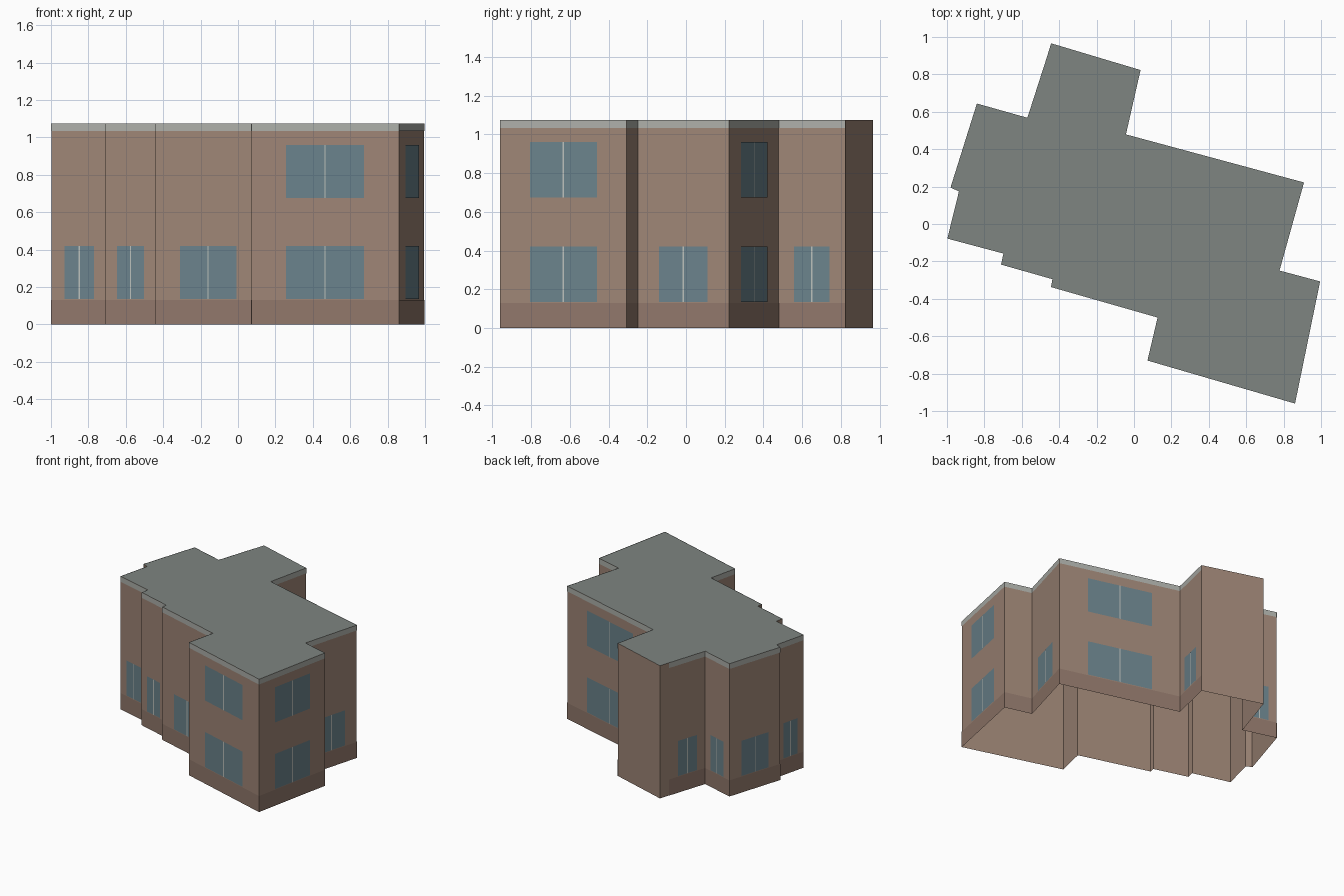
import bpy
from mathutils import Vector

if "Cube" in bpy.data.objects:
    bpy.data.objects.remove(bpy.data.objects["Cube"])

HEIGHT, PLINTH_TOP, FASCIA_BASE = 1.075, 0.13, 1.033

# Footprint, counter-clockwise from the rear party wall
PLAN = [Vector((x, y, 0)) for x, y in [
    (0.035, 0.823), (-0.443, 0.966), (-0.468, 0.885), (-0.57, 0.568), (-0.84, 0.644),
    (-0.981, 0.195), (-0.936, 0.174), (-0.998, -0.078), (-0.698, -0.158),
    (-0.711, -0.217), (-0.436, -0.295), (-0.444, -0.337), (0.126, -0.5),
    (0.072, -0.73), (0.861, -0.96), (0.995, -0.307), (0.778, -0.249),
    (0.909, 0.222), (-0.043, 0.479)]]
BARE = {0, 1}  # party walls with no bands or windows


def material(name, rgb):
    m = bpy.data.materials.new(name)
    m.diffuse_color = (*rgb, 1)
    m.use_nodes = True
    m.node_tree.nodes["Principled BSDF"].inputs["Base Color"].default_value = m.diffuse_color
    return m


def add_mesh(name, verts, faces, mat):
    me = bpy.data.meshes.new(name)
    me.from_pydata(verts, [], faces)
    me.materials.append(mat)
    ob = bpy.data.objects.new(name, me)
    bpy.context.collection.objects.link(ob)
    return ob


def panels(name, items, mat):
    """Thin upright panels on walls: (start, end, z0, z1, offset)."""
    verts, faces = [], []
    for a, b, z0, z1, off in items:
        d = (b - a).normalized()
        n = Vector((d.y, -d.x, 0)) * off
        i = len(verts)
        verts += [p + n + Vector((0, 0, z)) for p, z in ((a, z0), (b, z0), (b, z1), (a, z1))]
        faces.append((i, i + 1, i + 2, i + 3))
    add_mesh(name, verts, faces, mat)


brick = material("brick", (0.34, 0.235, 0.18))
base = material("base_brick", (0.28, 0.185, 0.145))
trim = material("trim", (0.42, 0.43, 0.40))
slate = material("slate", (0.21, 0.235, 0.22))
glass = material("glass", (0.145, 0.225, 0.26))
frame = material("frame", (0.50, 0.53, 0.50))

# Wall shell, open underneath, and the flat roof
n = len(PLAN)
top = [p + Vector((0, 0, HEIGHT)) for p in PLAN]
add_mesh("walls", PLAN + top,
         [(i, (i + 1) % n, n + (i + 1) % n, n + i) for i in range(n)], brick)
add_mesh("roof", top, [tuple(range(n))], slate)

# Bands on every exposed wall, centred windows on the longer ones
plinths, fascias, panes, mullions = [], [], [], []
for i in range(n):
    a, b = PLAN[i], PLAN[(i + 1) % n]
    length = (b - a).length
    if i in BARE or length < 0.1:
        continue
    plinths.append((a, b, 0, PLINTH_TOP, 0.002))
    fascias.append((a, b, FASCIA_BASE, HEIGHT, 0.002))
    if length < 0.24:
        continue
    mid, d = (a + b) / 2, (b - a).normalized()
    half = d * length * 0.265
    for sill in ([0.135, 0.675] if length > 0.6 else [0.135]):
        panes.append((mid - half, mid + half, sill, sill + 0.285, 0.003))
        mullions.append((mid - d * 0.004, mid + d * 0.004, sill, sill + 0.285, 0.005))

panels("plinth", plinths, base)
panels("roof_fascia", fascias, trim)
panels("window_panes", panes, glass)
panels("window_mullions", mullions, frame)
